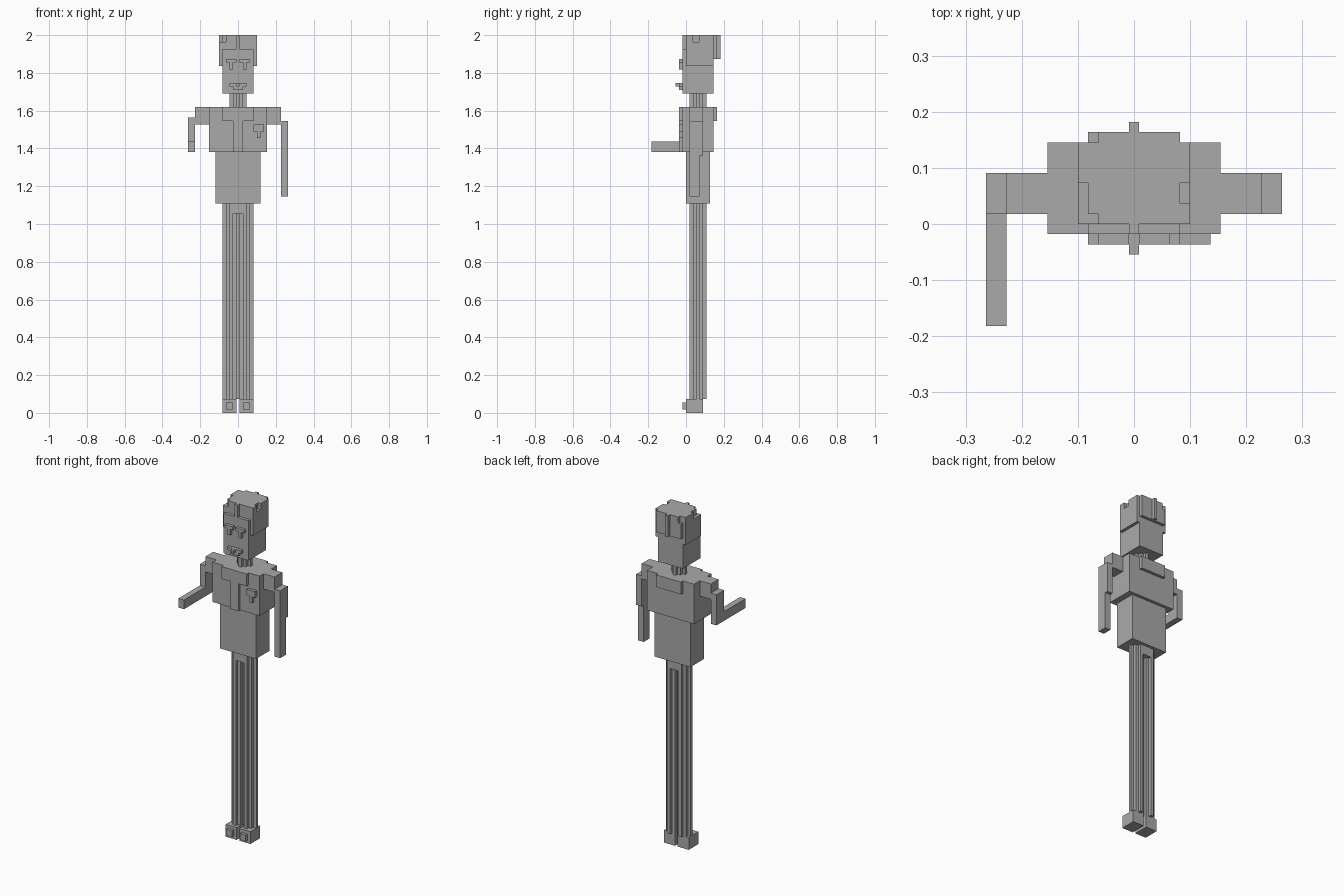
import bpy
import bmesh

if "Cube" in bpy.data.objects:
    bpy.data.objects.remove(bpy.data.objects["Cube"], do_unlink=True)

UNIT = 2 / 110  # size of one block

grey = bpy.data.materials.new("plain grey")
grey.use_nodes = True
colour = (0.4, 0.4, 0.4, 1.0)
grey.diffuse_color = colour
grey.node_tree.nodes["Principled BSDF"].inputs["Base Color"].default_value = colour


def add_block(bm, x, y, z):
    """Add one box spanning three (low, high) ranges in block units."""
    made = bmesh.ops.create_cube(bm, size=1)
    for vert in made["verts"]:
        for axis, (low, high) in enumerate((x, y, z)):
            vert.co[axis] = UNIT * (high if vert.co[axis] > 0 else low)


def build_part(name, *blocks):
    """Make one object out of several boxes."""
    bm = bmesh.new()
    for x, y, z in blocks:
        add_block(bm, x, y, z)
    mesh = bpy.data.meshes.new(name)
    bm.to_mesh(mesh)
    bm.free()
    mesh.materials.append(grey)
    part = bpy.data.objects.new(name, mesh)
    bpy.context.collection.objects.link(part)
    return part


def mid(half):
    """Range centred on zero."""
    return (-half, half)


def flip(span, side):
    """Mirror a range to the chosen side."""
    return tuple(sorted((span[0] * side, span[1] * side)))


def stepped_column(name, centre, z):
    """Round column with a stepped diamond cross-section."""
    blocks = []
    for step in range(3):
        width, depth = 0.5 + step, 2.5 - step
        blocks.append(((centre - width, centre + width),
                       (3.5 - depth, 3.5 + depth), z))
    return build_part(name, *blocks)


# Legs, shoes and eyes, mirrored
for side, label in ((1, "left"), (-1, "right")):
    stepped_column(label + "_leg", 2 * side, (4, 61))
    build_part(label + "_shoe",
               (flip((0.5, 4.5), side), (0, 5), (0, 4)),
               (flip((1.5, 3.5), side), (-1, 0), (1, 3)))
    build_part(label + "_eye",
               (flip((0.5, 3.5), side), (-2, -1), (102, 103)),
               (flip((1.5, 2.5), side), (-2, -1), (100, 102)))
    build_part(label + "_shoulder",
               (flip((8.5, 12.5), side), (1, 5), (84, 89)))

build_part("crotch", (mid(1.5), (1, 6), (58, 61)))

# Torso
build_part("waist", (mid(6.5), (0, 7), (61, 76)))
build_part("chest", (mid(8.5), (-1, 8), (76, 89)))
build_part("collar_and_tie",
           (mid(4.5), (-2, -1), (85, 89)),
           (mid(1.5), (-2, -1), (76, 85)))
build_part("back_collar", (mid(4.5), (8, 9), (85, 89)))
build_part("badge",
           ((4.5, 7.5), (-2, -1), (82, 84)),
           ((5.5, 6.5), (-2, -1), (80, 82)))

# Arms: one hanging, one bent forward
build_part("left_arm",
           ((12.5, 14.5), (1, 5), (75, 85)),
           ((12.5, 14.5), (1, 4), (63, 75)))
build_part("right_arm",
           ((-14.5, -12.5), (1, 5), (76, 86)),
           ((-14.5, -12.5), (-10, 1), (76, 79)))

# Neck and head
stepped_column("neck", 0, (89, 93))
build_part("head",
           (mid(4.5), (0, 8), (93, 108)),
           (mid(4.5), (-1, 0), (93, 106)))
build_part("mouth",
           (mid(2.5), (-2, -1), (95, 96)),
           (mid(1.5), (-2, -1), (94, 95)),
           (mid(0.5), (-3, -2), (95, 96)))

# Hair: ragged cap, side panels, back panel and locks
top = (108, 110)
build_part("hair_top",
           ((-3.5, 4.5), (0, 8), top),
           ((-3.5, 4.5), (8, 9), top),
           ((-4.5, -3.5), (1, 8), top),
           ((-5.5, -4.5), (4, 8), top),
           ((4.5, 5.5), (0, 2), top),
           ((4.5, 5.5), (4, 8), top))
build_part("hair_left_side", ((4.5, 5.5), (0, 8), (101, 108)))
build_part("hair_right_side", ((-5.5, -4.5), (0, 8), (101, 108)))
build_part("hair_back", (mid(4.5), (8, 9), (103, 108)))
build_part("hair_back_lock", (mid(0.5), (9, 10), (103, 110)))
build_part("hair_front_lock", (mid(0.5), (-1, 0), (106, 110)))
